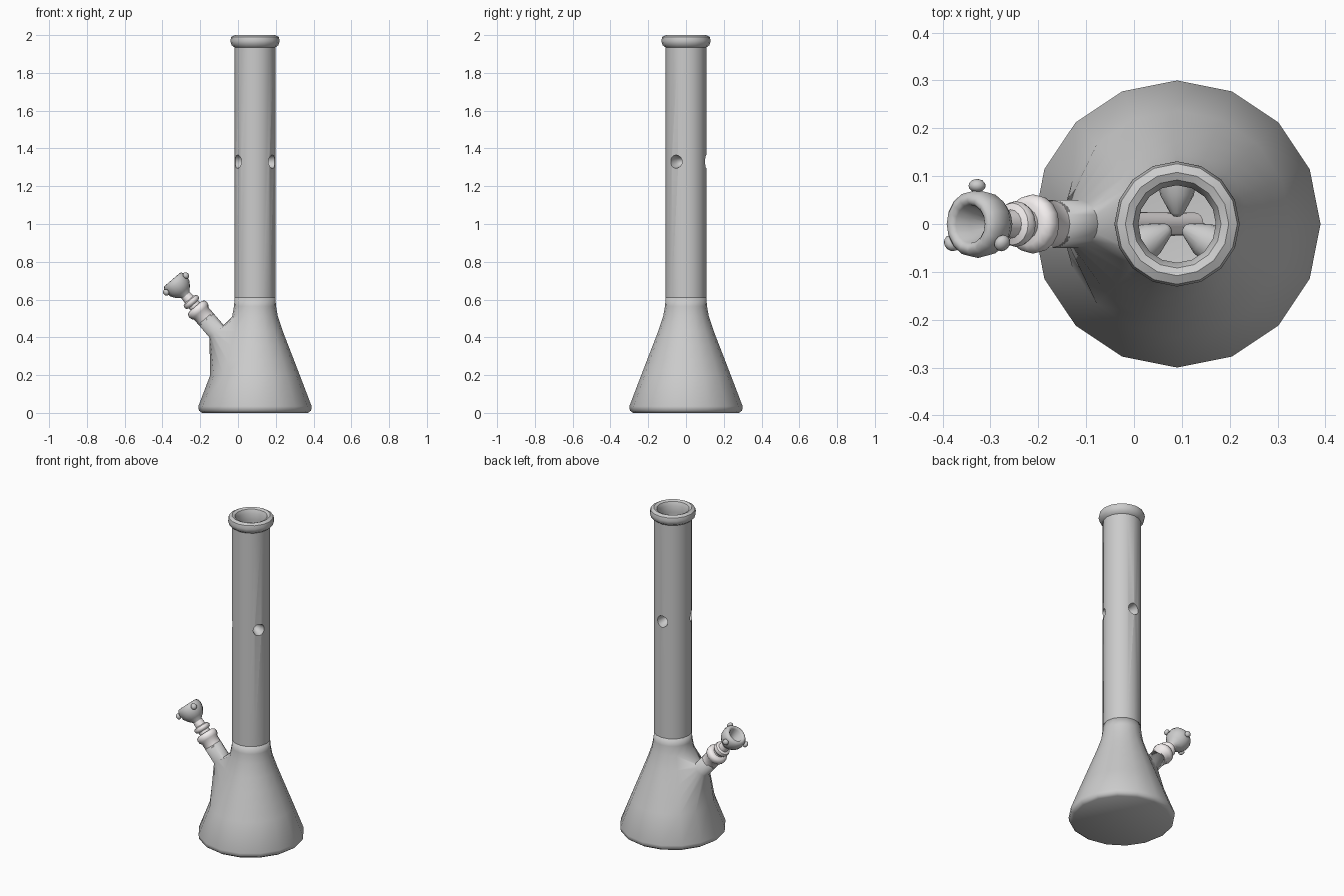
import bpy, bmesh
from math import sin, cos, pi, radians
from mathutils import Vector, Matrix

if "Cube" in bpy.data.objects:
    bpy.data.objects.remove(bpy.data.objects["Cube"])

CX = 0.09                                     # flask axis
AXIS = Vector((-0.65, 0, 0.76)).normalized()  # stem direction
BOWL = Vector((-0.328, 0, 0.6825))            # bowl centre on the stem axis
U = Vector((AXIS.z, 0, -AXIS.x))
Y = Vector((0, 1, 0))
STEM = Matrix((U, Y, AXIS)).transposed().to_4x4()
STEM.translation = BOWL

pale = bpy.data.materials.new("pale_glass")
pale.diffuse_color = (0.9, 0.86, 0.86, 1)
pale.use_nodes = True
pale.node_tree.nodes["Principled BSDF"].inputs["Base Color"].default_value = pale.diffuse_color


def select(ob):
    bpy.ops.object.select_all(action='DESELECT')
    ob.select_set(True)
    bpy.context.view_layer.objects.active = ob


def finish(name, bm, angle=50, mat=None):
    bmesh.ops.remove_doubles(bm, verts=bm.verts, dist=1e-5)
    bmesh.ops.recalc_face_normals(bm, faces=bm.faces)
    me = bpy.data.meshes.new(name)
    bm.to_mesh(me)
    bm.free()
    ob = bpy.data.objects.new(name, me)
    bpy.context.collection.objects.link(ob)
    if mat:
        me.materials.append(mat)
    select(ob)
    bpy.ops.object.shade_smooth_by_angle(angle=radians(angle))
    return ob


def rings(bm, profile, matrix, seg=16):
    return [[bm.verts.new(matrix @ Vector((r * cos(2 * pi * j / seg), r * sin(2 * pi * j / seg), z)))
             for j in range(seg)] for r, z in profile]


def skin(bm, a, b, skip=()):
    n = len(a)
    for j in range(n):
        if j not in skip:
            bm.faces.new((a[j], a[(j + 1) % n], b[(j + 1) % n], b[j]))


def lathe(bm, profile, matrix, seg=16, closed=True):
    rs = rings(bm, profile, matrix, seg)
    for a, b in zip(rs, rs[1:] + rs[:1] if closed else rs[1:]):
        skin(bm, a, b)


def apply_mod(ob, kind, **props):
    m = ob.modifiers.new(kind, kind)
    for k, v in props.items():
        setattr(m, k, v)
    select(ob)
    bpy.ops.object.modifier_apply(modifier=m.name)


# Conical flask, with a square opening that blends into the stem socket
bm = bmesh.new()
base = Matrix.Translation((CX, 0, 0))
profile = [(0.28, 0), (0.297, 0.012), (0.30, 0.035), (0.237, 0.2), (0.207, 0.278),
           (0.177, 0.355), (0.147, 0.433), (0.121, 0.51), (0.111, 0.565), (0.108, 0.61)]
rs = rings(bm, profile, base)
bm.faces.new(rs[0])
for k in range(len(rs) - 1):
    skin(bm, rs[k], rs[k + 1], skip=range(6, 10) if 3 <= k < 7 else ())
edge = ([rs[7][c] for c in range(6, 10)] + [rs[k][10] for k in range(7, 3, -1)]
        + [rs[3][c] for c in range(10, 6, -1)] + [rs[k][6] for k in range(3, 7)])
for t in (-0.33, -0.24):
    loop = [bm.verts.new(BOWL + AXIS * t + 0.05 * (U * cos(a) + Y * sin(a)))
            for a in (pi / 4 - i * pi / 8 for i in range(16))]
    skin(bm, edge, loop)
    edge = loop
flask = finish("flask_body", bm, 60)
apply_mod(flask, 'SOLIDIFY', thickness=0.02, offset=-1)

# Neck tube with rolled lip
bm = bmesh.new()
lathe(bm, [(0.108, 0.6), (0.108, 1.935), (0.124, 1.947), (0.131, 1.97), (0.126, 1.99),
           (0.108, 2.0), (0.092, 1.993), (0.081, 1.97), (0.083, 1.93), (0.083, 0.6)], base)
neck = finish("neck_tube", bm)


# Three ice pinches: inward cones added, then hollowed from outside
def pinches(name, prof):
    bm = bmesh.new()
    for deg in (90, 210, 330):
        m = (Matrix.Translation((CX, 0, 1.33)) @ Matrix.Rotation(radians(deg), 4, 'Z')
             @ Matrix.Rotation(pi / 2, 4, 'Y'))
        lathe(bm, prof, m, closed=False)
    return finish(name, bm)


for op, prof in (('UNION', [(0, 0.095), (0.042, 0.095), (0.035, 0.06), (0.014, 0.022), (0.007, 0.016), (0, 0.015)]),
                 ('DIFFERENCE', [(0, 0.125), (0.038, 0.125), (0.033, 0.09), (0.024, 0.06), (0.012, 0.045), (0, 0.042)])):
    tool = pinches("pinch_tool", prof)
    apply_mod(neck, 'BOOLEAN', operation=op, object=tool, solver='EXACT')
    bpy.data.objects.remove(tool)
select(neck)
bpy.ops.object.shade_smooth_by_angle(angle=radians(40))

# Downstem with collar
bm = bmesh.new()
lathe(bm, [(0.05, -0.25), (0.05, -0.205), (0.059, -0.195), (0.062, -0.18), (0.059, -0.165),
           (0.045, -0.157), (0.022, -0.157), (0.018, -0.7), (0.024, -0.7), (0.028, -0.25)], STEM)
finish("downstem", bm, mat=pale)

# Ground joint of the bowl
bm = bmesh.new()
lathe(bm, [(0.033, -0.16), (0.033, -0.142), (0.044, -0.137), (0.048, -0.125), (0.044, -0.113),
           (0.03, -0.108), (0.028, -0.08), (0.012, -0.08), (0.012, -0.16)], STEM)
finish("bowl_joint", bm, mat=pale)

# Bowl with cavity
bm = bmesh.new()
lathe(bm, [(0.028, -0.1), (0.028, -0.075), (0.05, -0.055), (0.066, -0.03), (0.071, -0.003),
           (0.068, 0.018), (0.058, 0.03), (0.048, 0.031), (0.04, 0.022), (0.032, -0.015),
           (0.012, -0.05), (0.01, -0.1)], STEM)
finish("bowl", bm, 60)

# Grip knobs around the bowl
for i in range(3):
    bm = bmesh.new()
    bmesh.ops.create_uvsphere(bm, u_segments=12, v_segments=8, radius=0.018, matrix=STEM
                              @ Matrix.Rotation(pi / 2 + i * 2 * pi / 3, 4, 'Z')
                              @ Matrix.Translation((0.08, 0, 0)) @ Matrix.Diagonal((0.8, 1, 1, 1)))
    finish(f"bowl_knob_{i + 1}", bm)
